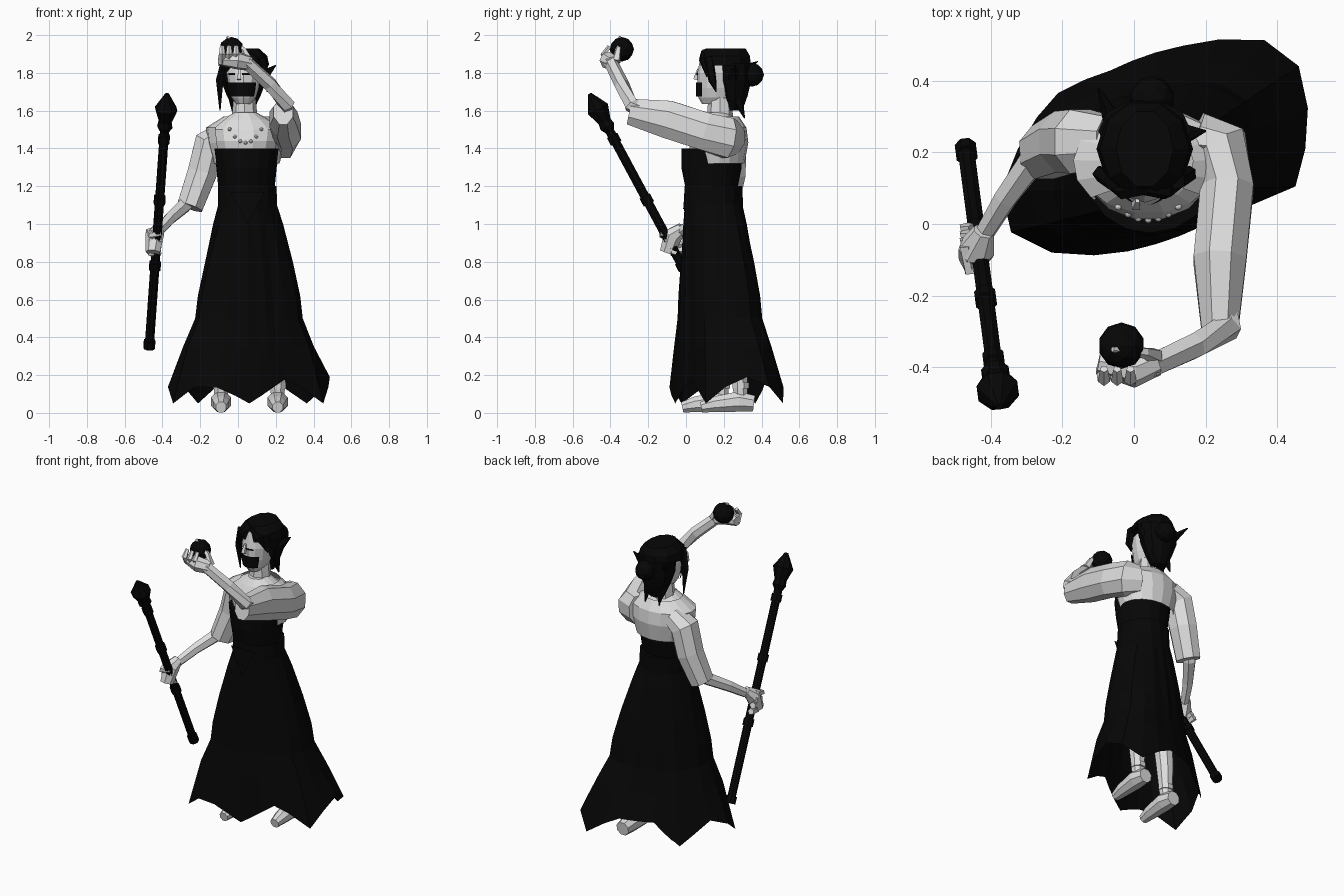
import bpy
from math import sin, cos, pi, radians, atan2
from mathutils import Vector

default_cube = bpy.data.objects.get("Cube")
if default_cube:
    bpy.data.objects.remove(default_cube)


def flat_material(name, grey):
    material = bpy.data.materials.new(name)
    material.use_nodes = True
    colour = (grey, grey, grey, 1)
    material.diffuse_color = colour
    material.node_tree.nodes["Principled BSDF"].inputs["Base Color"].default_value = colour
    return material


PALE = flat_material("pale skin and cloth", .72)
BLACK = flat_material("black cloth", .002)
UP, BACK = Vector((0, 0, 1)), Vector((0, 1, 0))


def build_mesh(name, verts, faces, material):
    data = bpy.data.meshes.new(name)
    data.from_pydata([tuple(v) for v in verts], [], faces)
    data.materials.append(material)
    part = bpy.data.objects.new(name, data)
    bpy.context.scene.collection.objects.link(part)
    return part


def loft(name, rings, material, closed=True, caps=True):
    """Skin equal rows of points, as a closed tube or an open sheet."""
    count = len(rings[0])
    columns = count if closed else count - 1
    verts = [point for ring in rings for point in ring]
    faces = []
    for row in range(len(rings) - 1):
        low, high = row * count, (row + 1) * count
        for i in range(columns):
            j = (i + 1) % count
            faces.append((low + i, low + j, high + j, high + i))
    if closed and caps:
        faces.append(tuple(reversed(range(count))))
        faces.append(tuple(range(len(verts) - count, len(verts))))
    return build_mesh(name, verts, faces, material)


def ellipse(x, y, z, wide, deep, sides, start=0, sweep=360):
    """Points on a level ellipse; a partial sweep includes both ends."""
    steps = sides if sweep == 360 else sides - 1
    angles = [radians(start + sweep * i / steps) for i in range(sides)]
    return [(x + wide * cos(a), y + deep * sin(a), z) for a in angles]


def stack(name, x, y, rows, material, sides=12):
    """Level ellipses on one axis, given as (height, half width, half depth)."""
    return loft(name, [ellipse(x, y, z, wide, deep, sides) for z, wide, deep in rows], material)


def sample(values, t):
    place = t * (len(values) - 1)
    i = min(int(place), len(values) - 2)
    return values[i] + (values[i + 1] - values[i]) * (place - i)


def tube(name, path, radii, material, sides=6, ref=UP, stretch=1):
    """Faceted tube; radii are spread evenly along the path."""
    points = [Vector(p) for p in path]
    last = len(points) - 1
    rings = []
    for k, point in enumerate(points):
        along = (points[min(k + 1, last)] - points[max(k - 1, 0)]).normalized()
        side = along.cross(ref).normalized()
        over = side.cross(along) * stretch
        radius = sample(radii, k / last)
        angles = [2 * pi * (i + .5) / sides for i in range(sides)]
        rings.append([point + (side * cos(a) + over * sin(a)) * radius for a in angles])
    return loft(name, rings, material)


def ball(name, centre, radius, material):
    bpy.ops.mesh.primitive_ico_sphere_add(subdivisions=2, radius=radius, location=centre)
    part = bpy.context.object
    part.name = name
    part.data.materials.append(material)
    return part


# Skirt: a round waist spreading to a slanted oval hem with hanging points
HEM_CENTRE, WAIST_CENTRE = Vector((.06, .21, 0)), Vector((.05, .145, 0))
HEM_POINTS = {-150: (1, 24), -90: (.96, 50), -15: (1.2, 24), 45: (1.03, 24), 150: (1.06, 30)}


def hem_point(degrees):
    turn = radians(degrees - 25)
    reach = ((cos(turn) / .47) ** 2 + (sin(turn) / .26) ** 2) ** -.5
    hang, grow = 0, .97
    for place, (size, width) in HEM_POINTS.items():
        drop = 1 - abs((degrees - place + 180) % 360 - 180) / width
        if drop > hang:
            hang, grow = drop, .97 + (size - .97) * drop
    a = radians(degrees)
    return HEM_CENTRE + Vector((cos(a), sin(a), 0)) * reach * grow + UP * (.19 - hang * .14)


skirt_rings = []
for height, spread in ((1.12, 0), (1, .13), (.8, .31), (.62, .45), (.5, .5), (.35, .72), (0, 1)):
    ring = []
    for i in range(24):
        hem = hem_point(i * 15)
        lean = atan2((hem.y - HEM_CENTRE.y) * 1.5, hem.x - HEM_CENTRE.x)
        pleat = .007 * (-1) ** i * sin(pi * spread)
        waist = WAIST_CENTRE + Vector((cos(lean), sin(lean), 0)) * (.15 + pleat)
        point = waist.lerp(hem, spread)
        if spread < 1:
            point.z = height
        ring.append(point)
    skirt_rings.append(ring)
loft("skirt", skirt_rings, BLACK, caps=False)

# Bodice, belt and buckle panel
stack("bodice", .045, .135, [(1.08, .15, .15), (1.2, .15, .14), (1.3, .16, .16), (1.4, .178, .16)], BLACK, 16)
stack("belt", .05, .145, [(1.07, .156, .156), (1.13, .156, .156), (1.2, .154, .152)], BLACK, 16)
build_mesh("belt_panel", [(-.04, -.015, 1.17), (.05, -.03, 1), (.14, -.015, 1.17)], [(0, 1, 2)], BLACK)

# Chest, sloping shoulders and neck
stack("chest", .04, .16, [(1.37, .16, .14), (1.44, .18, .15), (1.5, .19, .13), (1.55, .13, .1), (1.59, .06, .07)], PALE, 14)
stack("neck", .035, .18, [(1.55, .07, .07), (1.7, .055, .06)], PALE, 8)

# Short jacket across the back, open at the front
loft("jacket", [ellipse(.045, .17, z, wide, deep, 13, -40, 260) for z, wide, deep in
                ((1.32, .175, .14), (1.43, .205, .16), (1.51, .215, .15), (1.57, .12, .11))], PALE, closed=False)

# Necklace
for i in range(-3, 4):
    ball("necklace_bead", (.04 + i * .028, .012 + i * i * .004, 1.43 + i * i * .008), .01, PALE)

# Head turned a little to its right: nose, face mask and eye lines
FACE_X, HEAD_Y = .03, .16
stack("head", FACE_X, HEAD_Y, [(1.635, .04, .075), (1.67, .065, .095), (1.72, .08, .1), (1.8, .09, .1), (1.9, .07, .08)], PALE)
tube("nose", [(.01, .065, 1.82), (.005, .05, 1.765)], (.008, .016), PALE, 4, BACK)
loft("face_mask", [ellipse(FACE_X, HEAD_Y, z, wide, .108, 9, 195, 120) for z, wide in
                   ((1.675, .078), (1.715, .088), (1.75, .094))], BLACK, closed=False)
for start in (212, 264):
    loft("eye_line", [ellipse(FACE_X, HEAD_Y, z, .095, .105, 4, start, 30)
                      for z in (1.79, 1.8)], BLACK, closed=False)

# Hair: crown over the brow, back of the head, bun
stack("hair_crown", FACE_X, .21, [(1.84, .135, .14), (1.89, .125, .135), (1.93, .08, .11)], BLACK, 10)
stack("hair_back", FACE_X, .26, [(1.6, .05, .04), (1.68, .09, .07), (1.76, .12, .09), (1.85, .13, .09)], BLACK, 10)
ball("hair_bun", (.05, .35, 1.79), .063, BLACK)

# Mirrored hair: locks, fringe and pointed nape ends
for name, s in (("left", 1), ("right", -1)):
    def beside(offset, y, z):
        return (FACE_X + s * offset, y, z)
    low = 1.65 + s * .05
    tube(name + "_lock", [beside(.09, .12, 1.88), beside(.125, .14, 1.76), beside(.125, .16, low)],
         (.026, .022, .003), BLACK, 5, BACK)
    tube(name + "_fringe", [beside(0, .1, 1.91), beside(.06, .09, 1.87), beside(.11, .11, 1.78)],
         (.02, .022, .003), BLACK, 5, BACK)
    tube(name + "_nape_end", [beside(.05, .26, 1.7), beside(.05, .31, 1.56)], (.04, .003), BLACK, 5, BACK)
tube("left_hair_spike", [(.13, .25, 1.78), (.2, .26, 1.84)], (.035, .003), BLACK, 5)
tube("right_hair_spike", [(-.05, .27, 1.8), (-.1, .38, 1.86)], (.035, .003), BLACK, 5)

# Raised left arm
tube("left_sleeve", [(.17, .25, 1.46), (.24, .22, 1.455), (.26, .1, 1.49), (.24, -.1, 1.555), (.24, -.3, 1.595)],
     (.07, .085, .08, .08, .055), PALE, 8, stretch=1.35)
tube("left_forearm", [(.24, -.2, 1.58), (.26, -.29, 1.63), (.17, -.34, 1.74), (.04, -.4, 1.86)],
     (.045, .036), PALE)
tube("left_palm", [(.06, -.385, 1.85), (0, -.41, 1.865), (-.1, -.39, 1.87)], (.04, .048, .03), PALE, 7)
for i in range(3):
    x = -.01 - i * .037
    tube("left_finger", [(x, -.4, 1.86), (x, -.435, 1.9), (x, -.405, 1.94)],
         (.024, .012), PALE, 5, Vector((1, 0, 0)))
tube("left_thumb", [(.06, -.37, 1.86), (.03, -.36, 1.92), (-.06, -.35, 1.99)], (.025, .008), PALE, 5)
ball("held_orb", (-.035, -.34, 1.925), .065, BLACK)

# Lowered right arm
tube("right_sleeve", [(-.07, .23, 1.48), (-.15, .23, 1.43), (-.19, .23, 1.27), (-.255, .2, 1.09)],
     (.07, .088, .084, .074), PALE, 8, BACK, 1.1)
tube("right_forearm", [(-.24, .22, 1.17), (-.28, .18, 1.1), (-.36, .07, 1.03), (-.42, -.03, .96)],
     (.048, .028), PALE, 6, BACK)
tube("right_palm", [(-.42, -.02, .98), (-.44, -.07, .94), (-.45, -.1, .85)], (.03, .052, .04), PALE, 7, BACK)
for i in range(4):
    slide = Vector((0, .6, -1)) * i * .032
    grip = [(-.47, -.06, .96), (-.46, -.13, .94), (-.41, -.12, .95)]
    tube("right_finger", [Vector(p) + slide for p in grip], (.021, .017), PALE, 5)

# Staff: shaft, collars and a faceted pointed head
foot, tip = Vector((-.47, .21, .35)), Vector((-.375, -.51, 1.69))


def staff_part(name, places, radii):
    tube(name, [foot.lerp(tip, t) for t in places], radii, BLACK, 8)


staff_part("staff_shaft", (0, .9), (.025, .025))
for place in (.01, .32, .58, .82):
    staff_part("staff_collar", (place - .015, place + .015), (.032, .032))
staff_part("staff_head", (.85, .87, .89, .94, 1), (.024, .042, .036, .062, .01))

# Shoes and legs
for name, x, y in (("right", -.09, 0), ("left", .21, .1)):
    tube(name + "_shoe", [(x, y + .26, .05), (x, y + .18, .06), (x, y + .05, .045), (x, y - .02, .03)],
         (.045, .058, .045, .03), PALE, 8)
    tube(name + "_ankle_cuff", [(x, y + .19, .13), (x, y + .19, .16)], (.047, .047), PALE, 8, BACK)
    tube(name + "_leg", [(x, y + .19, .06), (x, y + .18, .3), (x / 2, .17, .8)], (.036, .055, .07), PALE, 8, BACK)
